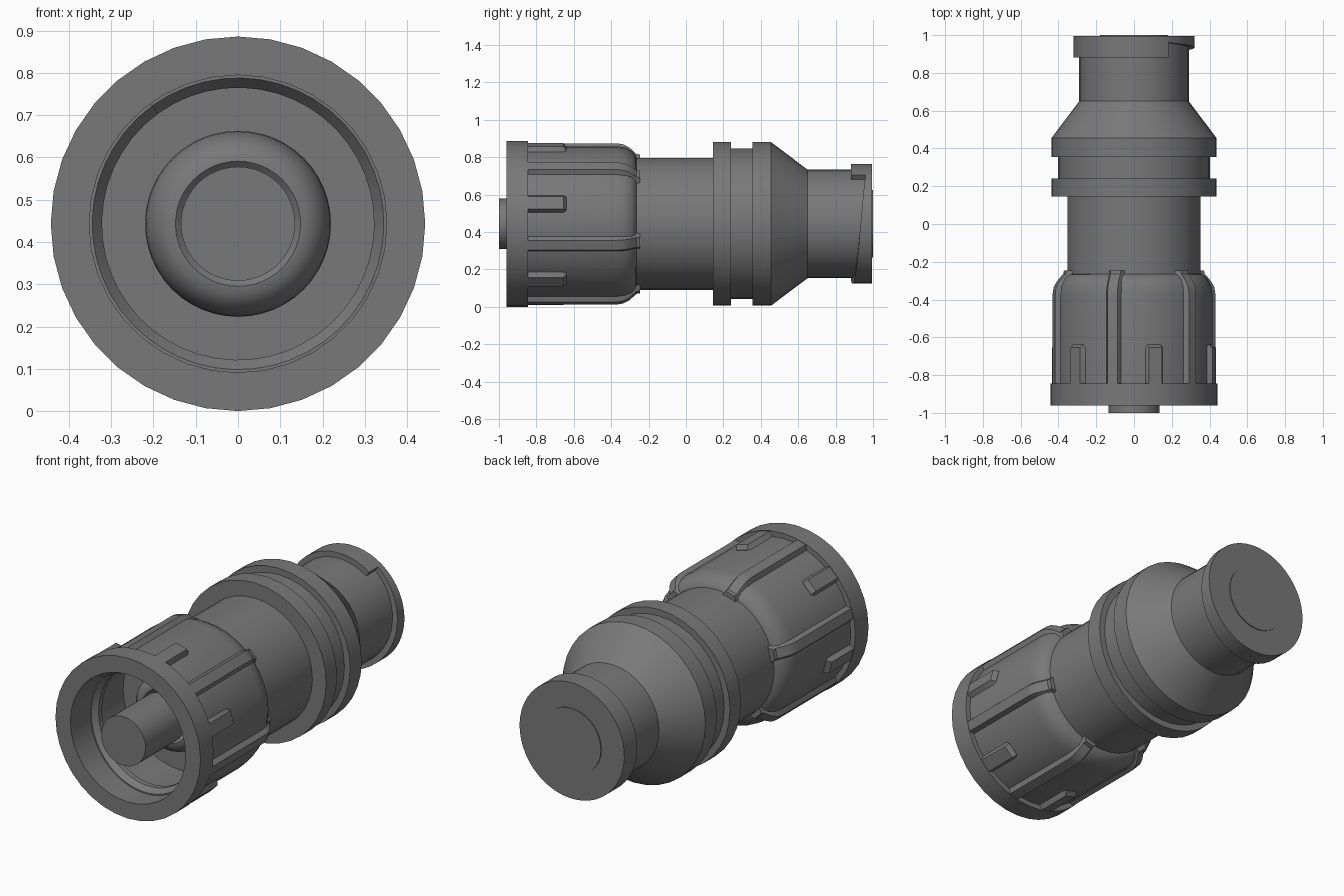
import bpy, bmesh, math

if "Cube" in bpy.data.objects:
    bpy.data.objects.remove(bpy.data.objects["Cube"])

CZ = 0.443          # height of the long axis
grey = bpy.data.materials.new("dark grey plastic")
grey.diffuse_color = (0.19, 0.19, 0.19, 1)
grey.use_nodes = True
grey.node_tree.nodes["Principled BSDF"].inputs["Base Color"].default_value = grey.diffuse_color


def finish(name, bm, angle=30):
    bmesh.ops.remove_doubles(bm, verts=bm.verts, dist=1e-5)
    bmesh.ops.recalc_face_normals(bm, faces=bm.faces)
    me = bpy.data.meshes.new(name)
    bm.to_mesh(me)
    bm.free()
    me.materials.append(grey)
    ob = bpy.data.objects.new(name, me)
    bpy.context.collection.objects.link(ob)
    bpy.ops.object.select_all(action='DESELECT')
    ob.select_set(True)
    bpy.context.view_layer.objects.active = ob
    bpy.ops.object.shade_smooth_by_angle(angle=math.radians(angle))
    return ob


def skin(bm, rows, closed):
    """Bridge rows of points; closed rows also get end caps."""
    vs = [[bm.verts.new(p) for p in row] for row in rows]
    m = len(rows[0])
    for a, b in zip(vs, vs[1:]):
        for j in range(m if closed else m - 1):
            k = (j + 1) % m
            bm.faces.new((a[j], a[k], b[k], b[j]))
    if closed:
        bm.faces.new(vs[0])
        bm.faces.new(vs[-1][::-1])


def polar(r, y, a, w=0.0):
    c, s = math.cos(a), math.sin(a)
    return (r * c - w * s, y, CZ + r * s + w * c)


def sweep(name, section, start=90, turn=-360, n=36, closed=False):
    """Turn a (radius, y) section about the long axis; section may vary with t."""
    bm = bmesh.new()
    rows = []
    for i in range(n + 1):
        t = i / n
        a = math.radians(start + turn * t)
        rows.append([polar(r, y, a) for r, y in section(t)])
    skin(bm, rows, closed)
    return finish(name, bm)


def lathe(name, profile, n=36):
    return sweep(name, lambda t: profile, n=n)


# coupling nut: collar, rounded body, open bore and its floor
lathe("coupling_nut", [
    (0, -0.50), (0.352, -0.50), (0.352, -0.96), (0.443, -0.96), (0.443, -0.845),
    (0.415, -0.845), (0.415, -0.37), (0.408, -0.325), (0.39, -0.29),
    (0.365, -0.268), (0.34, -0.262), (0, -0.262)])

# thread ridge inside the bore
sweep("inner_thread", lambda t: [
    (0.36, -0.93 + 0.17 * t), (0.345, -0.93 + 0.17 * t), (0.322, -0.90 + 0.17 * t),
    (0.322, -0.87 + 0.17 * t), (0.36, -0.85 + 0.17 * t)],
    start=126, turn=-360, n=48, closed=True)

# centre pin with rounded sleeve at its root
lathe("centre_pin", [(0, -1.0), (0.135, -1.0), (0.135, -0.66), (0, -0.66)], 48)
lathe("pin_sleeve", [
    (0.12, -0.61), (0.148, -0.635), (0.168, -0.632), (0.19, -0.617),
    (0.208, -0.593), (0.218, -0.56), (0.22, -0.52), (0.22, -0.49)], 48)

# grip ribs and short tabs around the nut
rib_path = [(-0.86, 0.439), (-0.37, 0.439), (-0.335, 0.433), (-0.305, 0.417),
            (-0.28, 0.395), (-0.265, 0.38), (-0.245, 0.377)]
tab_path = [(-0.86, 0.439), (-0.655, 0.439), (-0.638, 0.415)]


def raised_bar(name, path, deg, top, base):
    bm = bmesh.new()
    a = math.radians(deg)
    rows = [[polar(r - 0.035, y, a, -base), polar(r, y, a, -top),
             polar(r, y, a, top), polar(r - 0.035, y, a, base)] for y, r in path]
    skin(bm, rows, True)
    finish(name, bm)


for k in range(6):
    raised_bar(f"grip_rib_{k + 1}", rib_path, 45 + 60 * k, 0.027, 0.045)
    raised_bar(f"grip_tab_{k + 1}", tab_path, 15 + 60 * k, 0.035, 0.05)

# main body: neck, double flange, cone and rear barrel
lathe("main_body", [
    (0, -0.27), (0.353, -0.27), (0.353, 0.145), (0.437, 0.145), (0.437, 0.24),
    (0.402, 0.24), (0.402, 0.355), (0.437, 0.355), (0.437, 0.455),
    (0.29, 0.65), (0.29, 0.99), (0, 0.99)])


# rear flange whose front edge climbs like a thread start
def flange_section(t):
    y = 0.882 + 0.078 * max(0.0, 1 - t / 0.45)
    return [(0.27, y), (0.32, y), (0.32, 0.995), (0.27, 0.995)]


sweep("rear_thread_flange", flange_section, start=55, n=48, closed=True)
lathe("rear_end_plate", [(0, 0.98), (0.30, 0.98), (0.30, 0.995), (0, 0.995)])
lathe("rear_contact_disc", [(0, 0.985), (0.18, 0.985), (0.18, 1.0), (0, 1.0)])
